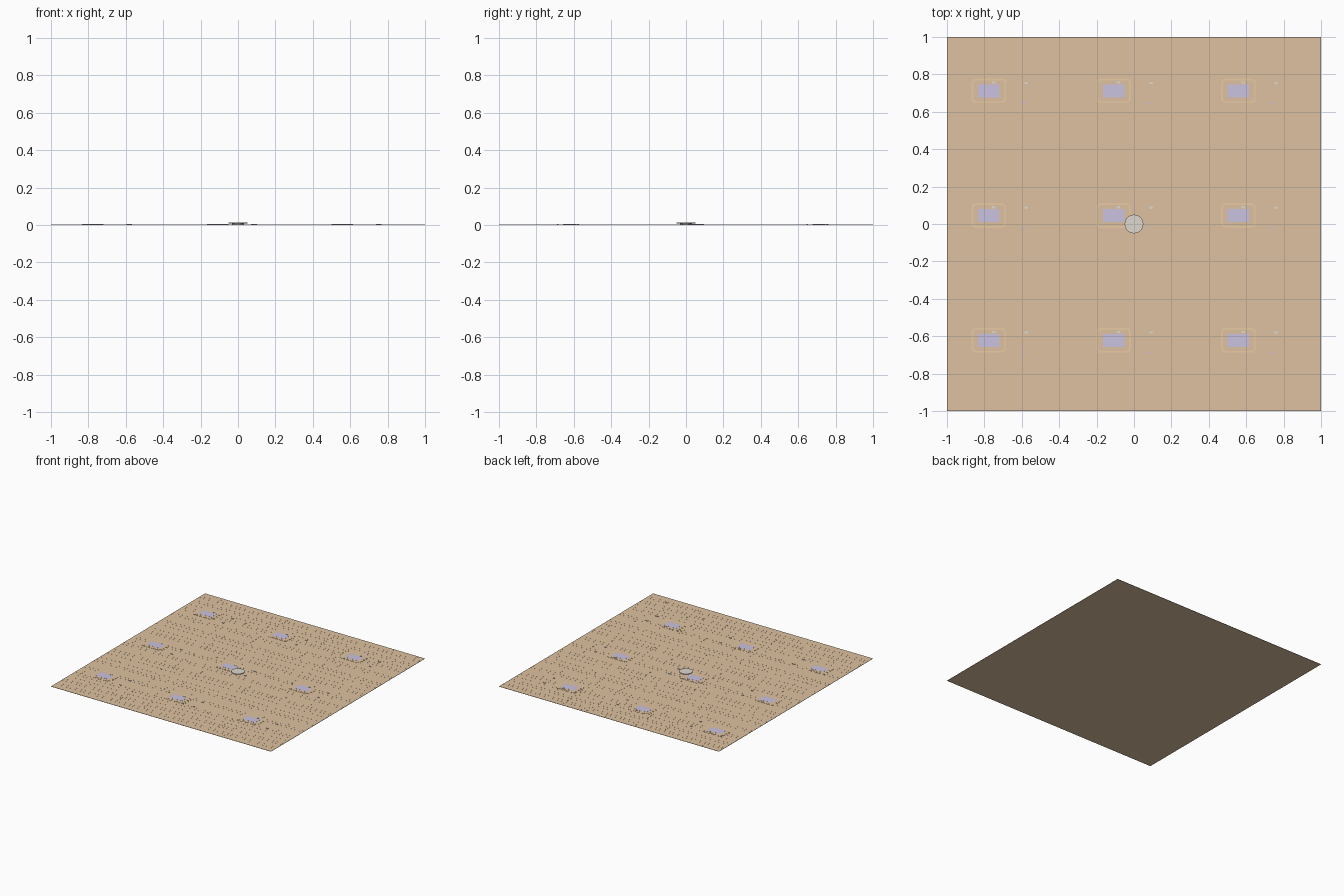
import bpy, bmesh, math

if "Cube" in bpy.data.objects:
    bpy.data.objects.remove(bpy.data.objects["Cube"])


def lin(c):
    c /= 255
    return c / 12.92 if c <= 0.04045 else ((c + 0.055) / 1.055) ** 2.4


def material(name, r, g, b):
    m = bpy.data.materials.new(name)
    m.diffuse_color = (lin(r), lin(g), lin(b), 1)
    m.use_nodes = True
    m.node_tree.nodes["Principled BSDF"].inputs["Base Color"].default_value = m.diffuse_color
    return m


TAN = material("tan wood", 222, 193, 160)
CREAM = material("cream trim", 240, 210, 170)
LILAC = material("lilac panel", 203, 194, 225)
GREY = material("warm grey", 222, 217, 206)


def rounded(cx, cy, w, h, r=0.0):
    """Outline of a rectangle, with rounded corners if r > 0."""
    if r == 0:
        return [(cx + sx * w / 2, cy + sy * h / 2) for sx, sy in ((-1, -1), (1, -1), (1, 1), (-1, 1))]
    pts = []
    for k, (sx, sy) in enumerate(((1, 1), (-1, 1), (-1, -1), (1, -1))):
        for j in range(4):
            a = math.pi / 2 * (k + j / 3)
            pts.append((cx + sx * (w / 2 - r) + r * math.cos(a), cy + sy * (h / 2 - r) + r * math.sin(a)))
    return pts


def plates(name, outlines, z0, z1, mat, bottom=False):
    """One object made of many thin plates."""
    bm = bmesh.new()
    for pts in outlines:
        lo = [bm.verts.new((x, y, z0)) for x, y in pts]
        hi = [bm.verts.new((x, y, z1)) for x, y in pts]
        bm.faces.new(hi)
        if bottom:
            bm.faces.new(lo[::-1])
        n = len(pts)
        for i in range(n):
            bm.faces.new((lo[i], lo[(i + 1) % n], hi[(i + 1) % n], hi[i]))
    me = bpy.data.meshes.new(name)
    bm.to_mesh(me)
    bm.free()
    me.materials.append(mat)
    ob = bpy.data.objects.new(name, me)
    bpy.context.collection.objects.link(ob)
    return ob


# Floor sheet
plates("floor_sheet", [rounded(0, 0, 2, 2)], 0, 0.002, TAN, True)

# Long ridges between planks
rows = [0.946, 0.92, 0.865, 0.836, 0.78, 0.725, 0.697, 0.59, 0.56, 0.447, 0.42, 0.366,
        0.28, 0.226, 0.198, 0.086, 0.057, -0.052, -0.08, -0.192, -0.22, -0.274, -0.36,
        -0.415, -0.442, -0.555, -0.582, -0.69, -0.72, -0.774, -0.83, -0.858, -0.914, -0.942]
plates("plank_seams", [rounded(0, y, 2, 0.007) for y in rows], 0.002, 0.0024, TAN)

# Plank end joints, repeating down the floor
P = 0.667
joints = [(-0.835, 0.985, 0.03), (0.05, 0.985, 0.03), (0.27, 0.985, 0.03), (0.94, 0.985, 0.03),
          (-0.28, 0.8, 0.03), (-0.06, 0.8, 0.03), (0.61, 0.8, 0.03), (0.83, 0.8, 0.03),
          (-0.945, 0.67, 0.05), (-0.28, 0.67, 0.05), (0.39, 0.67, 0.05), (0.83, 0.67, 0.05),
          (-0.78, 0.52, 0.03), (-0.56, 0.52, 0.03), (0.55, 0.52, 0.03), (0.77, 0.52, 0.03),
          (-0.78, 0.38, 0.025), (0.55, 0.38, 0.025), (-0.01, 0.71, 0.09),
          (0.72, 0.985, 0.03), (-0.5, 0.4, 0.03), (0.83, 0.4, 0.03)]
for x in (-0.45, -0.225, 0.22, 0.44):
    joints += [(x, y, 0.035) for y in (0.96, 0.89, 0.81, 0.75, 0.62, 0.53, 0.48, 0.43)]
ticks = [rounded(x, y - k * P, 0.007, h) for x, y, h in joints for k in range(3) if y - k * P > -0.98]
plates("plank_joints", ticks, 0.002, 0.0026, TAN)

# Nine framed panels with scattered crumbs
centres = [(-0.776 + i * P, 0.712 - j * P) for i in range(3) for j in range(3)]
plates("panel_trim", [rounded(x, y, 0.185, 0.132, 0.022) for x, y in centres], 0.002, 0.0032, CREAM)
plates("panel_field", [rounded(x, y, 0.165, 0.112, 0.016) for x, y in centres], 0.0032, 0.0037, TAN)
plates("panel_inset", [rounded(x, y, 0.115, 0.07) for x, y in centres], 0.0037, 0.0042, LILAC)
plates("pale_crumbs", [rounded(x + dx, y + dy, 0.02, 0.012, 0.005) for x, y in centres
                       for dx, dy in ((0.2, 0.042), (0.026, 0.045))], 0.002, 0.0062, GREY)
plates("lilac_crumbs", [rounded(x + 0.187, y - 0.063, 0.016, 0.007) for x, y in centres], 0.002, 0.006, LILAC)


# Centre disc on a narrower foot
def disc(name, r0, r1, z0, z1):
    bpy.ops.mesh.primitive_cone_add(vertices=32, radius1=r0, radius2=r1, depth=z1 - z0,
                                    location=(0, 0, (z0 + z1) / 2))
    ob = bpy.context.object
    ob.name = name
    ob.data.materials.append(GREY)
    bpy.ops.object.shade_smooth_by_angle()


disc("disc_foot", 0.03, 0.034, 0.002, 0.008)
disc("disc_top", 0.05, 0.05, 0.008, 0.0125)
